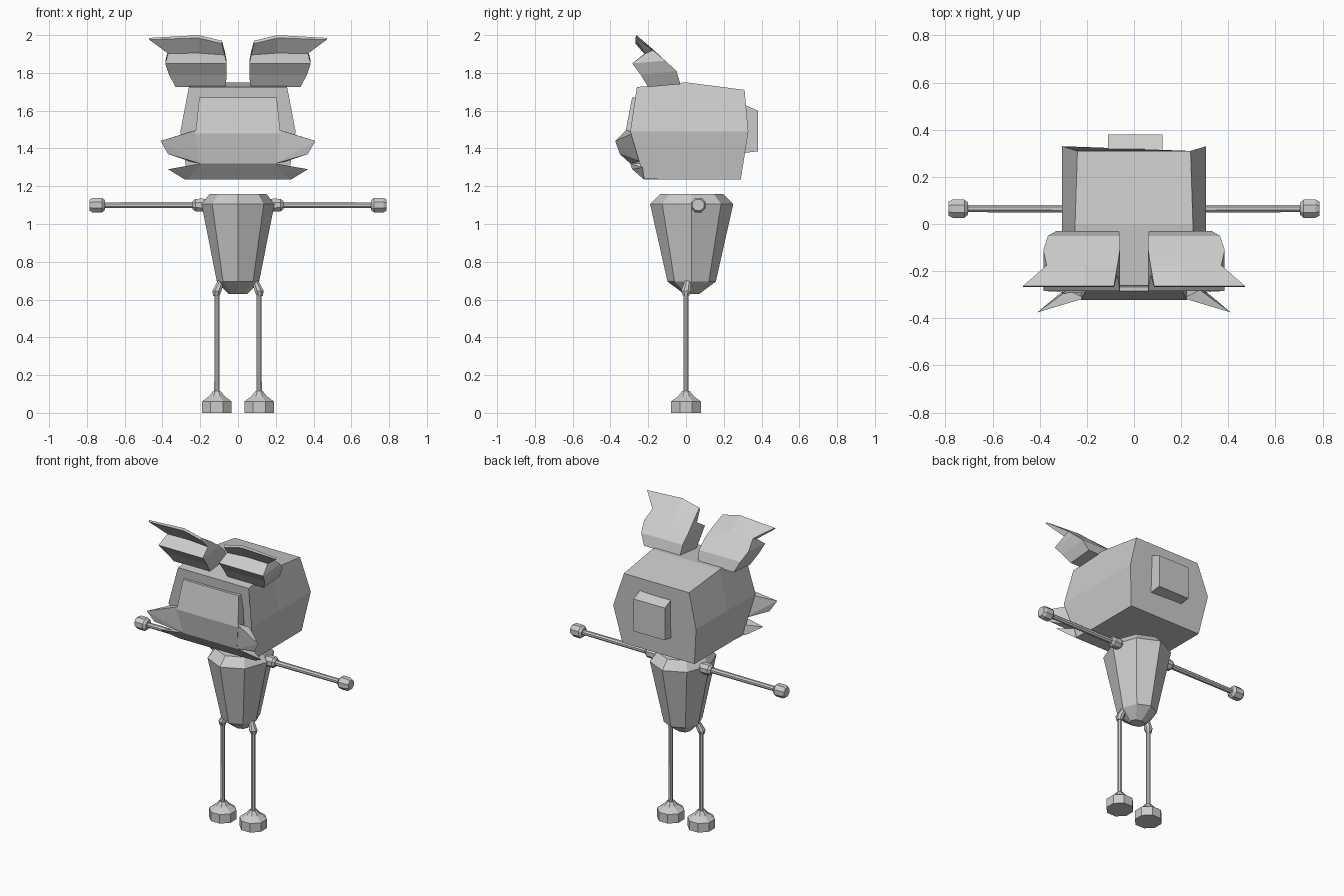
import bpy, bmesh, math
from mathutils import Vector

if "Cube" in bpy.data.objects:
    bpy.data.objects.remove(bpy.data.objects["Cube"])

grey = bpy.data.materials.new("plain_grey")
grey.diffuse_color = (0.6, 0.6, 0.6, 1)
grey.use_nodes = True
grey.node_tree.nodes["Principled BSDF"].inputs["Base Color"].default_value = grey.diffuse_color


def finish(name, bm):
    bmesh.ops.recalc_face_normals(bm, faces=bm.faces[:])
    me = bpy.data.meshes.new(name)
    bm.to_mesh(me)
    bm.free()
    me.materials.append(grey)
    ob = bpy.data.objects.new(name, me)
    bpy.context.collection.objects.link(ob)
    return ob


def loft(name, rings):
    """Closed skin through rings of points, capped at both ends."""
    bm = bmesh.new()
    rows = [[bm.verts.new(p) for p in r] for r in rings]
    n = len(rows[0])
    for a, b in zip(rows, rows[1:]):
        for i in range(n):
            j = (i + 1) % n
            bm.faces.new((a[i], a[j], b[j], b[i]))
    bm.faces.new(rows[0])
    bm.faces.new(rows[-1])
    return finish(name, bm)


def hull(name, pts):
    bm = bmesh.new()
    for p in pts:
        bm.verts.new(p)
    res = bmesh.ops.convex_hull(bm, input=bm.verts[:])
    junk = [g for g in res["geom_interior"] if isinstance(g, bmesh.types.BMVert)]
    bmesh.ops.delete(bm, geom=junk, context='VERTS')
    return finish(name, bm)


def tube(name, stations, n=8, turn=0.5):
    """Polygonal tube; each station is (centre, radius_a, radius_b)."""
    axis = (Vector(stations[-1][0]) - Vector(stations[0][0])).normalized()
    u = Vector((0, 1, 0)) if abs(axis.x) > 0.7 else Vector((1, 0, 0))
    v = Vector((0, 0, 1)) if abs(axis.x) > 0.7 else Vector((0, 1, 0))
    angles = [math.tau * (i + turn) / n for i in range(n)]
    return loft(name, [[Vector(c) + u * ra * math.cos(t) + v * rb * math.sin(t)
                        for t in angles] for c, ra, rb in stations])


def both(pts):
    return [(s * x, y, z) for x, y, z in pts for s in (-1, 1)]


# head: six-sided cross-sections from front to back
sections = [(-0.22, -0.295, -0.26, 1.725, 0.26),
            (0.0, 0.0, 0.0, 1.75, 0.25),
            (0.29, 0.33, 0.31, 1.71, 0.24)]
loft("head", [[(-0.265, yb, 1.235), (0.265, yb, 1.235), (0.305, ym, 1.49),
               (wt, yt, zt), (-wt, yt, zt), (-0.305, ym, 1.49)]
              for yb, ym, yt, zt, wt in sections])

# raised face plate, jaw and back box
hull("face_plate", both([(0.205, -0.285, 1.67), (0.225, -0.322, 1.48), (0.2, -0.295, 1.32),
                         (0.205, -0.24, 1.67), (0.225, -0.26, 1.48), (0.2, -0.22, 1.32)]))
hull("jaw", both([(0.2, -0.295, 1.32), (0.27, -0.222, 1.235),
                  (0.2, -0.2, 1.32), (0.27, -0.15, 1.236)]))
hull("back_box", [(x, y, z) for y, w, lo, hi in ((0.3, 0.115, 1.375, 1.635), (0.38, 0.115, 1.385, 1.6))
                  for x in (0.005 - w, 0.005 + w) for z in (lo, hi)])

# body: tapered eight-sided barrel
tube("body", [((0, 0.03, z), a, b) for z, a, b in
              ((0.63, 0.05, 0.04), (0.695, 0.112, 0.128), (1.105, 0.193, 0.22), (1.16, 0.15, 0.165))],
     turn=0)

# ear rows: front y, front z, back y, back z, inner x, outer x, tilt of inner edge
EAR = [(-0.20, 1.725, -0.03, 1.74, 0.065, 0.33, 0),
       (-0.24, 1.79, -0.05, 1.81, 0.06, 0.365, 0),
       (-0.285, 1.85, -0.11, 1.865, 0.06, 0.385, 0),
       (-0.215, 1.905, -0.175, 1.925, 0.07, 0.37, 0.01),
       (-0.268, 1.985, -0.262, 2.0, 0.085, 0.47, 0.03)]

for s, side in ((-1, "left"), (1, "right")):
    # ear: slanted cup leaning forward
    loft(side + "_ear", [[(s * xi, yf, zf - d), (s * 0.21, yf, zf), (s * xo, yf, zf - d * 0.3),
                          (s * xo, yb, zb - d * 0.5), (s * 0.21, yb, zb), (s * xi, yb, zb - d)]
                         for yf, zf, yb, zb, xi, xo, d in EAR])
    # cheek tufts
    hull(side + "_upper_tuft", [(s * x, y, z) for x, y, z in
         ((0.21, -0.315, 1.5), (0.2, -0.295, 1.32), (0.41, -0.375, 1.44), (0.37, -0.35, 1.37),
          (0.28, -0.28, 1.48), (0.25, -0.24, 1.33))])
    hull(side + "_lower_tuft", [(s * x, y, z) for x, y, z in
         ((0.2, -0.295, 1.32), (0.37, -0.285, 1.29), (0.28, -0.222, 1.235), (0.2, -0.22, 1.24),
          (0.28, -0.23, 1.3))])
    # arm, shoulder and hand
    tube(side + "_arm", [((s * 0.19, 0.065, 1.1), 0.018, 0.018), ((s * 0.73, 0.065, 1.1), 0.016, 0.016)])
    for part, rows in (("shoulder", ((0.16, 0.03), (0.185, 0.037), (0.225, 0.036), (0.24, 0.024))),
                       ("hand", ((0.705, 0.028), (0.72, 0.042), (0.77, 0.042), (0.787, 0.032)))):
        tube(f"{side}_{part}", [((s * x, 0.065, 1.1), r, r) for x, r in rows])
    # leg, hip and foot
    tube(side + "_leg", [((s * 0.112, 0.0, 0.09), 0.015, 0.015), ((s * 0.112, 0.0, 0.66), 0.014, 0.014)])
    tube(side + "_hip", [((s * 0.115, 0.0, 0.62), 0.018, 0.018), ((s * 0.112, 0.0, 0.645), 0.026, 0.028),
                         ((s * 0.09, 0.01, 0.70), 0.018, 0.018)])
    tube(side + "_foot", [((s * 0.112, 0.0, z), r, r) for z, r in
                          ((0, 0.085), (0.06, 0.085), (0.088, 0.045), (0.115, 0.022))])
